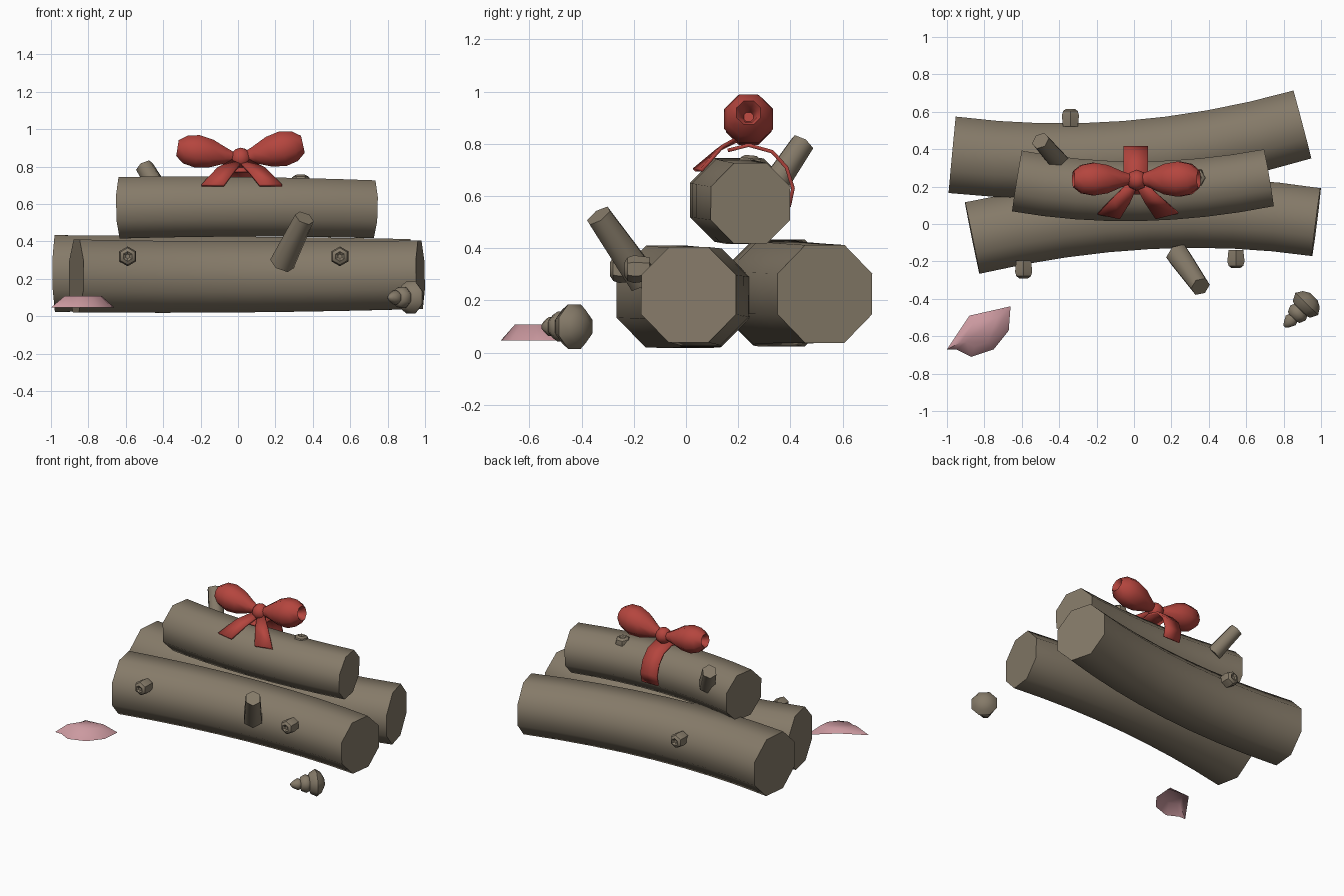
import bpy, bmesh, math
from mathutils import Vector as V

if "Cube" in bpy.data.objects:
    bpy.data.objects.remove(bpy.data.objects["Cube"])


def material(name, rgb):
    m = bpy.data.materials.new(name)
    m.diffuse_color = (*rgb, 1)
    m.use_nodes = True
    m.node_tree.nodes["Principled BSDF"].inputs["Base Color"].default_value = m.diffuse_color
    return m


BARK = material("bark brown", (0.235, 0.195, 0.14))
RED = material("ribbon red", (0.46, 0.06, 0.048))
PINK = material("petal pink", (0.60, 0.32, 0.35))


def finish(name, bm, mat, angle=60, recalc=True):
    if recalc:
        bmesh.ops.recalc_face_normals(bm, faces=bm.faces)
    me = bpy.data.meshes.new(name)
    bm.to_mesh(me)
    bm.free()
    me.materials.append(mat)
    ob = bpy.data.objects.new(name, me)
    bpy.context.collection.objects.link(ob)
    bpy.ops.object.select_all(action='DESELECT')
    ob.select_set(True)
    bpy.context.view_layer.objects.active = ob
    bpy.ops.object.shade_smooth_by_angle(angle=math.radians(angle))
    return ob


def tube(name, pts, radii, mat, sides=8, axis=None, phase=0.5, angle=60):
    """Rings swept along points, closed with flat caps."""
    bm, rings = bmesh.new(), []
    pts = [V(p) for p in pts]
    for i, p in enumerate(pts):
        t = axis or pts[min(i + 1, len(pts) - 1)] - pts[max(i - 1, 0)]
        t = t.normalized()
        ref = V((0, 0, 1)) if abs(t.z) < 0.95 else V((1, 0, 0))
        u = ref.cross(t).normalized()
        w = t.cross(u)
        ring = []
        for k in range(sides):
            a = math.tau * (k + phase) / sides
            ring.append(bm.verts.new(p + radii[i] * (u * math.cos(a) + w * math.sin(a))))
        rings.append(ring)
    for a, b in zip(rings, rings[1:]):
        for k in range(sides):
            n = (k + 1) % sides
            bm.faces.new((a[k], a[n], b[n], b[k]))
    bm.faces.new(rings[0][::-1])
    bm.faces.new(rings[-1])
    return finish(name, bm, mat, angle)


def lathe(name, start, direction, profile, mat, sides=7, angle=60):
    """Profile of (distance, radius) turned around a straight axis."""
    d = V(direction).normalized()
    return tube(name, [V(start) + d * s for s, r in profile],
                [r for s, r in profile], mat, sides, axis=d, angle=angle)


def log(name, a, m, b, r0, r1):
    """Bent log through three centre points."""
    a, m, b = V(a), V(m), V(b)
    c = 2 * m - (a + b) / 2
    n = 8
    ts = [i / n for i in range(n + 1)]
    pts = [a * (1 - t) ** 2 + c * 2 * t * (1 - t) + b * t * t for t in ts]
    return tube(name, pts, [r0 + (r1 - r0) * t for t in ts], BARK)


# Stacked logs
log("front_log", (-0.865, -0.075, 0.215), (0.08, 0.055, 0.21), (0.975, 0.01, 0.222), 0.211, 0.198)
log("back_log", (-0.972, 0.37, 0.228), (-0.04, 0.355, 0.23), (0.9, 0.532, 0.225), 0.222, 0.203)
log("top_log", (-0.625, 0.23, 0.58), (0.03, 0.175, 0.585), (0.72, 0.247, 0.572), 0.178, 0.167)

# Cut branch stubs
tube("front_branch", [(0.235, -0.165, 0.28), (0.355, -0.335, 0.525)], [0.068, 0.054], BARK, 6)
tube("top_branch", [(-0.40, 0.33, 0.63), (-0.50, 0.445, 0.80)], [0.058, 0.05], BARK, 6)

# Small bark knots
KNOT = [(-0.06, 0.046), (0.0, 0.053), (0.024, 0.045), (0.036, 0.026), (0.026, 0.012)]
for i, (p, d) in enumerate([((-0.59, -0.255, 0.32), (0, -1, 0)),
                            ((0.545, -0.20, 0.32), (0, -1, 0)),
                            ((-0.34, 0.58, 0.31), (0, 1, 0)),
                            ((0.335, 0.245, 0.72), (0, 0.1, 1))]):
    lathe(f"knot_{i + 1}", p, d, KNOT, BARK, 6, 35)

# Pine cone lying on its side
lathe("pine_cone", (0.955, -0.395, 0.1), (-0.7, -0.72, 0.0),
      [(-0.01, 0.03), (0.01, 0.068), (0.045, 0.092), (0.085, 0.07), (0.092, 0.052),
       (0.112, 0.062), (0.145, 0.047), (0.15, 0.033), (0.168, 0.04), (0.2, 0.022), (0.215, 0.008)],
      BARK, 8, 50)

# Bow loops with a hollow in the outer end
LOOP = [(0.02, 0.025), (0.08, 0.05), (0.16, 0.088), (0.235, 0.102), (0.30, 0.088),
        (0.345, 0.05), (0.325, 0.035), (0.27, 0.02)]
lathe("bow_loop_left", (0.01, 0.24, 0.845), (-1, 0, 0.16), [(s * 0.98, r * 0.93) for s, r in LOOP], RED, 8)
lathe("bow_loop_right", (0.01, 0.24, 0.845), (1, 0, 0.22), LOOP, RED, 8)

# Bow knot
bm = bmesh.new()
bmesh.ops.create_uvsphere(bm, u_segments=8, v_segments=6, radius=0.056)
bmesh.ops.translate(bm, verts=bm.verts, vec=(0.015, 0.235, 0.845))
finish("bow_knot", bm, RED)


def ribbon(name, left, right, thick=0.014):
    """Flat strip between two matching edges."""
    bm = bmesh.new()
    rows = [(bm.verts.new(a), bm.verts.new(b)) for a, b in zip(left, right)]
    for (a, b), (c, d) in zip(rows, rows[1:]):
        bm.faces.new((a, b, d, c))
    ob = finish(name, bm, RED)
    mod = ob.modifiers.new("thickness", 'SOLIDIFY')
    mod.thickness = thick
    mod.offset = 0


# Ribbon tails
ribbon("tail_left", [(-0.02, 0.23, 0.84), (-0.11, 0.14, 0.79), (-0.195, 0.055, 0.70)],
       [(0.02, 0.21, 0.82), (-0.02, 0.12, 0.775), (-0.075, 0.03, 0.70)])
ribbon("tail_right", [(0.01, 0.21, 0.82), (0.055, 0.12, 0.775), (0.115, 0.03, 0.70)],
       [(0.05, 0.23, 0.84), (0.145, 0.14, 0.79), (0.235, 0.06, 0.70)])

# Strap over the back of the top log
arc = [(0.16, 0.775), (0.24, 0.795), (0.33, 0.77), (0.385, 0.71), (0.41, 0.63), (0.395, 0.56)]
ribbon("strap", [(-0.055, y, z) for y, z in arc], [(0.075, y, z) for y, z in arc])

# Fallen petal: shallow dome with an uneven rim
rim = [(-1.0, -0.67), (-0.88, -0.49), (-0.66, -0.44), (-0.67, -0.57),
       (-0.75, -0.67), (-0.87, -0.71), (-0.95, -0.67)]
cx, cy = -0.825, -0.58
bm = bmesh.new()
outer = [bm.verts.new((x, y, 0.095 if i == 1 else 0.046)) for i, (x, y) in enumerate(rim)]
inner = [bm.verts.new((cx + (x - cx) * 0.58, cy + (y - cy) * 0.58, 0.108)) for x, y in rim]
for k in range(len(rim)):
    n = (k + 1) % len(rim)
    bm.faces.new((outer[k], outer[n], inner[n], inner[k]))
bm.faces.new(inner)
finish("petal", bm, PINK)
for f in bpy.data.objects["petal"].data.polygons:
    if f.normal.z < 0:
        f.flip()
